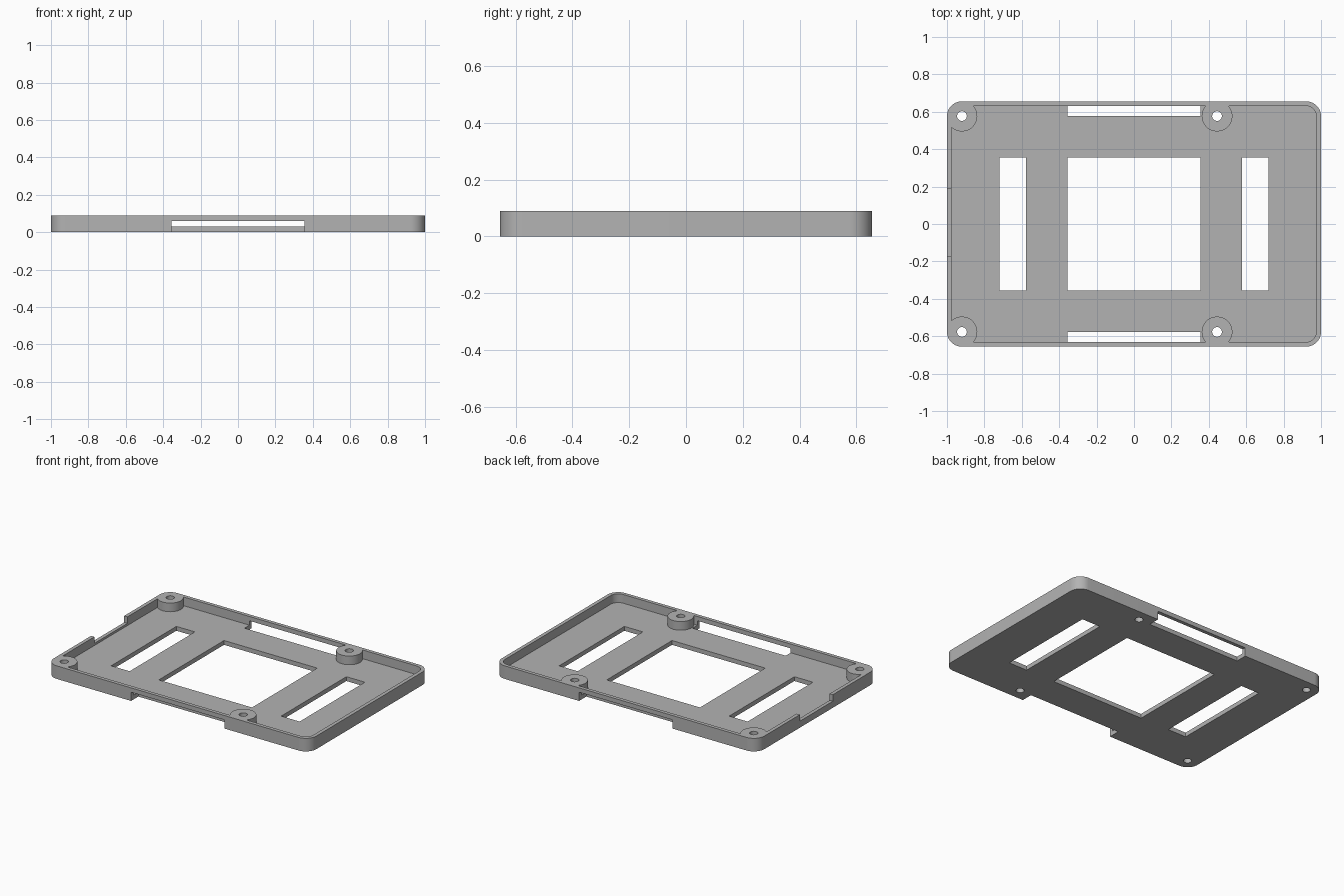
import bpy, bmesh, math

cube = bpy.data.objects.get("Cube")
if cube:
    bpy.data.objects.remove(cube, do_unlink=True)

HX, HY, TOP, FLOOR, WALL = 1.0, 0.656, 0.09, 0.03, 0.025
CORNER, OPEN = 0.08, 0.355

grey = bpy.data.materials.new("plain grey")
grey.use_nodes = True
colour = (0.45, 0.45, 0.45, 1)
grey.diffuse_color = colour
grey.node_tree.nodes["Principled BSDF"].inputs["Base Color"].default_value = colour


def prism(name, outline, z0, z1):
    """Extrude a counter-clockwise outline from z0 to z1."""
    bm = bmesh.new()
    base = bm.faces.new([bm.verts.new((x, y, z0)) for x, y in outline])
    top = bmesh.ops.extrude_face_region(bm, geom=[base])["geom"]
    verts = [v for v in top if isinstance(v, bmesh.types.BMVert)]
    bmesh.ops.translate(bm, verts=verts, vec=(0, 0, z1 - z0))
    bmesh.ops.recalc_face_normals(bm, faces=bm.faces)
    mesh = bpy.data.meshes.new(name)
    bm.to_mesh(mesh)
    bm.free()
    mesh.materials.append(grey)
    obj = bpy.data.objects.new(name, mesh)
    bpy.context.collection.objects.link(obj)
    return obj


def box(name, x0, x1, y0, y1, z0, z1):
    return prism(name, [(x0, y0), (x1, y0), (x1, y1), (x0, y1)], z0, z1)


def rounded(hx, hy, r, steps=12):
    pts = []
    for i, (sx, sy) in enumerate([(1, 1), (-1, 1), (-1, -1), (1, -1)]):
        for k in range(steps + 1):
            a = math.pi / 2 * (i + k / steps)
            pts.append((sx * (hx - r) + r * math.cos(a), sy * (hy - r) + r * math.sin(a)))
    return pts


def circle(x, y, r, n=48):
    return [(x + r * math.cos(math.tau * k / n), y + r * math.sin(math.tau * k / n))
            for k in range(n)]


def cut(target, cutter):
    """Subtract the cutter, then discard it."""
    cutter.hide_render = True
    mod = target.modifiers.new("cut", "BOOLEAN")
    mod.operation, mod.solver, mod.object = "DIFFERENCE", "EXACT", cutter
    bpy.context.view_layer.objects.active = target
    bpy.ops.object.modifier_apply(modifier=mod.name)
    bpy.data.objects.remove(cutter, do_unlink=True)


posts = [(x, s * 0.577) for x in (-0.92, 0.444) for s in (-1, 1)]

# Tray with a cavity that leaves the four screw posts standing
tray = prism("case_tray", rounded(HX, HY, CORNER), 0, TOP)
cavity = prism("cavity", rounded(HX - WALL, HY - WALL, CORNER - WALL), FLOOR, TOP + 0.1)
for x, y in posts:
    cut(cavity, prism("post", circle(x, y, 0.082), 0, 1))
cut(tray, cavity)

# Screw holes
for x, y in posts:
    cut(tray, prism("screw_hole", circle(x, y, 0.026, 32), -1, 1))

# Central window and side slots in the floor
cut(tray, box("window", -OPEN, OPEN, -OPEN, OPEN, -1, 1))
for s in (-1, 1):
    a, b = sorted((s * 0.577, s * 0.718))
    cut(tray, box("side_slot", a, b, -OPEN, OPEN, -1, 1))

# Openings under the front and back rims
for s in (-1, 1):
    a, b = sorted((s * 0.577, s * 0.8))
    cut(tray, box("edge_slot", -OPEN, OPEN, a, b, -1, 0.06))

# Notch in the right wall
cut(tray, box("notch", -1.2, 0.002 - HX + WALL, -0.17, 0.19, 0.045, 1))

bpy.ops.object.select_all(action="DESELECT")
tray.select_set(True)
bpy.context.view_layer.objects.active = tray
bpy.ops.object.shade_smooth_by_angle(angle=math.radians(30))
